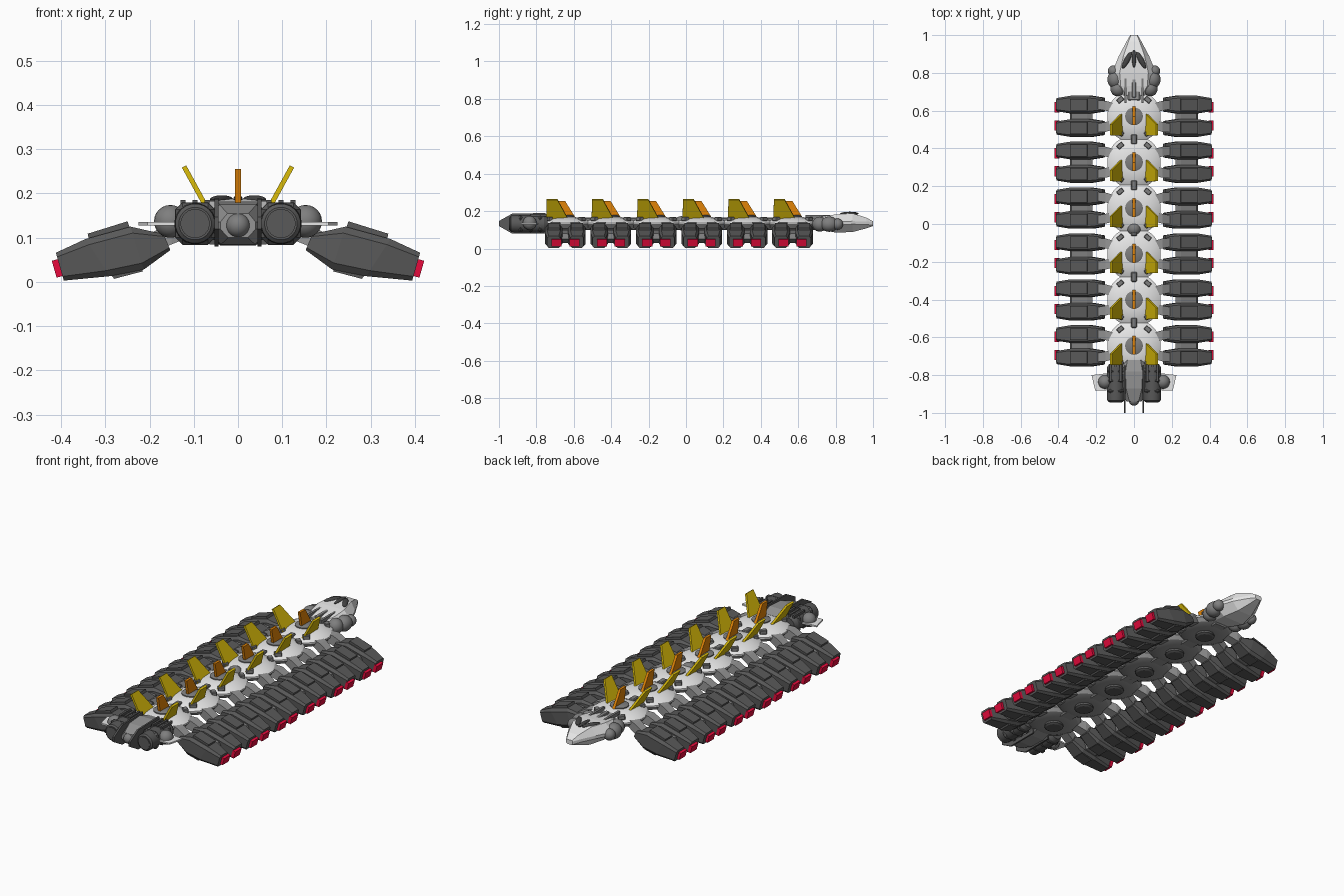
import bpy, bmesh, math
from mathutils import Vector, Matrix

if "Cube" in bpy.data.objects:
    bpy.data.objects.remove(bpy.data.objects["Cube"])

def material(name, r, g, b):
    m = bpy.data.materials.new(name)
    m.diffuse_color = (r, g, b, 1)
    m.use_nodes = True
    m.node_tree.nodes["Principled BSDF"].inputs["Base Color"].default_value = m.diffuse_color
    return m

DARK = material("dark grey", .1, .1, .1)
MID = material("mid grey", .21, .21, .21)
PALE = material("pale grey", .83, .83, .83)
STEEL = material("steel grey", .3, .3, .3)
BLACK = material("charcoal", .06, .06, .06)
YELLOW = material("mustard yellow", .7, .5, .003)
ORANGE = material("burnt orange", .75, .23, .002)
RED = material("signal red", .8, .003, .045)

def finish(name, bm, mat, loc=(0, 0, 0), smooth=False):
    bmesh.ops.recalc_face_normals(bm, faces=bm.faces)
    me = bpy.data.meshes.new(name)
    bm.to_mesh(me)
    bm.free()
    me.materials.append(mat)
    ob = bpy.data.objects.new(name, me)
    ob.location = loc
    bpy.context.collection.objects.link(ob)
    if smooth:
        bpy.context.view_layer.objects.active = ob
        ob.select_set(True)
        bpy.ops.object.shade_smooth_by_angle(angle=math.radians(30))
        ob.select_set(False)
    return ob

def loft(name, rings, mat, loc=(0, 0, 0), side=1):
    """Skin a list of closed rings and cap both ends."""
    bm = bmesh.new()
    vs = [[bm.verts.new((side * p[0], p[1], p[2])) for p in r] for r in rings]
    n = len(vs[0])
    for a, b in zip(vs, vs[1:]):
        for i in range(n):
            bm.faces.new((a[i], a[(i + 1) % n], b[(i + 1) % n], b[i]))
    bm.faces.new(vs[0])
    bm.faces.new(vs[-1])
    return finish(name, bm, mat, loc)

def box(name, c, s, mat, rot=0, side=1, bevel=0):
    bm = bmesh.new()
    bmesh.ops.create_cube(bm, size=1, matrix=Matrix.Diagonal((*s, 1)))
    if bevel:
        bmesh.ops.bevel(bm, geom=bm.edges[:], offset=bevel, segments=1, affect='EDGES')
    bmesh.ops.rotate(bm, verts=bm.verts, matrix=Matrix.Rotation(rot * side, 3, 'Z'))
    return finish(name, bm, mat, (c[0] * side, c[1], c[2]))

def ball(name, c, r, mat, scale=(1, 1, 1), rot=0):
    bm = bmesh.new()
    bmesh.ops.create_uvsphere(bm, u_segments=20, v_segments=12, radius=r,
                              matrix=Matrix.Rotation(rot, 4, 'Z') @ Matrix.Diagonal((*scale, 1)))
    return finish(name, bm, mat, c, True)

def lathe(name, profile, mat, c, n=32, axis='Z'):
    """Turn a (radius, height) profile; height runs along axis."""
    bm = bmesh.new()
    rings = [[bm.verts.new((r * math.cos(t), r * math.sin(t), h))
              for t in (2 * math.pi * (i + .5) / n for i in range(n))] for r, h in profile]
    for a, b in zip(rings, rings[1:]):
        for i in range(n):
            bm.faces.new((a[i], a[(i + 1) % n], b[(i + 1) % n], b[i]))
    bm.faces.new(rings[0])
    bm.faces.new(rings[-1])
    if axis == 'Y':
        bmesh.ops.rotate(bm, verts=bm.verts, matrix=Matrix.Rotation(math.pi / 2, 3, 'X'))
    return finish(name, bm, mat, c, True)

def slab(name, pts, thick, mat, loc=(0, 0, 0), side=1):
    """Thicken a flat polygon along its own normal."""
    p = [Vector(q) for q in pts]
    n = (p[1] - p[0]).cross(p[2] - p[0]).normalized() * thick / 2
    return loft(name, [[q - n for q in p], [q + n for q in p]], mat, loc, side)

def leg_ring(xt, zt, xb, zb, hw, c=.15):
    """Chamfered section between a top and a bottom point."""
    t, b = Vector((xt, 0, zt)), Vector((xb, 0, zb))
    out = []
    for y, f in ((-hw * .75, 0), (hw * .75, 0), (hw, c), (hw, 1 - c),
                 (hw * .75, 1), (-hw * .75, 1), (-hw, 1 - c), (-hw, c)):
        q = t.lerp(b, f)
        out.append((q.x, y, q.z))
    return out

LEG = [(.168, .108, .153, .072, .037), (.243, .125, .213, .028, .047),
       (.345, .097, .29, .013, .047), (.412, .066, .394, .003, .035)]

def leg(y, side, d):
    o = (0, y, 0)
    loft("leg_pod", [leg_ring(*s) for s in LEG], DARK, o, side)
    # raised plates on the top and underside
    loft("leg_top_plate", [[(.25, v, .137), (.34, v, .109), (.335, v, .085), (.24, v, .11)]
                           for v in (-.031, .031)], DARK, o, side)
    loft("leg_bottom_plate", [[(.215, v, .024), (.28, v, .007), (.3, v, .03), (.23, v, .05)]
                              for v in (-.033, .033)], DARK, o, side)
    # red end lamp, set towards the segment centre
    a, b = -d * .014 - .027, -d * .014 + .027
    slab("leg_lamp", [(.413, a, .05), (.413, b, .05), (.402, b, .012), (.402, a, .012)],
         .017, RED, o, side)

def segment(y):
    c = (0, y, 0)
    lathe("segment_dome", [(.142, .128), (.142, .137), (.125, .148), (.085, .163), (.045, .169)], PALE, c)
    lathe("segment_belly", [(.045, .1), (.09, .095), (.125, .108), (.14, .128)], STEEL, c)
    lathe("segment_hub", [(.04, .178), (.047, .174), (.047, .15)], MID, c)
    lathe("belly_hub", [(.045, .12), (.05, .088), (.04, .082)], DARK, c, 12)
    # spine links fore and aft
    for d in (-1, 1):
        box("spine_link", (0, y + d * .118, .145), (.03, .045, .04), MID, bevel=.004)
        box("spine_core", (0, y + d * .105, .118), (.08, .06, .04), STEEL, bevel=.006)
    # centre fin
    slab("centre_fin", [(0, .052, .168), (0, -.03, .168), (0, -.047, .255), (0, -.002, .255)],
         .014, ORANGE, c)
    for s in (-1, 1):
        slab("side_fin", [(.062, .018, .152), (.062, -.103, .152),
                          (.122, -.1, .261), (.122, -.042, .261)], .011, YELLOW, c, s)
        for d in (-1, 1):
            box("dome_block", (.073, y + d * .088, .157), (.036, .026, .022), MID, -d * .7, s, .003)
            # arm from the disc to each leg
            loft("leg_arm", [[(.1, d * .018, .145), (.1, d * .068, .145), (.1, d * .068, .105), (.1, d * .018, .105)],
                             [(.15, d * .03, .138), (.15, d * .082, .138), (.15, d * .082, .085), (.15, d * .03, .085)],
                             [(.2, d * .04, .108), (.2, d * .085, .108), (.2, d * .085, .065), (.2, d * .04, .065)]],
                 STEEL, c, s)
            leg(y + d * .062, s, d)
        # bridge between the two legs
        loft("leg_bridge", [[(.22, v, .095), (.25, v, .1), (.33, v, .08), (.34, v, .05), (.29, v, .03), (.23, v, .045)]
                            for v in (-.02, .02)], MID, c, s)

for i in range(6):
    segment(.57 - .243 * i)
ball("middle_joint", (0, -.025, .135), .038, MID)

def hull_ring(y, hw, zb, zt, top=.5):
    m = (zb + zt) / 2
    return [(-hw, y, m - .008), (-hw * .55, y, zb), (hw * .55, y, zb), (hw, y, m - .008),
            (hw, y, m + .008), (hw * top, y, zt), (-hw * top, y, zt), (-hw, y, m + .008)]

# pointed pale nose at +y
loft("nose_hull", [hull_ring(1, .02, .12, .145, .8), hull_ring(.965, .04, .108, .165, .75),
                   hull_ring(.89, .08, .088, .188, .7), hull_ring(.8, .117, .085, .182, .65),
                   hull_ring(.73, .1, .1, .172, .7), hull_ring(.68, .06, .11, .16, .7)], PALE)
ball("nose_vent_centre", (0, .875, .187), .048, BLACK, (.22, 1, .2))
for s in (-1, 1):
    ball("nose_vent_side", (s * .037, .868, .186), .05, BLACK, (.28, 1, .2), s * .5)
    ball("nose_pod", (s * .1, .765, .13), .043, MID, (.95, 1.1, .95))
    ball("nose_pod_rear", (s * .085, .715, .13), .04, MID)
    ball("nose_pod_front", (s * .108, .81, .13), .03, MID)
    box("nose_rail", (.045, .705, .168), (.012, .13, .02), MID, 0, s)
box("nose_neck", (0, .7, .14), (.07, .1, .05), STEEL, bevel=.008)
box("nose_ridge", (0, .72, .17), (.02, .1, .014), STEEL, bevel=.003)

# tail block at -y with twin engines
loft("tail_hull", [hull_ring(-.72, .07, .1, .165), hull_ring(-.78, .075, .085, .18, .6),
                   hull_ring(-.87, .07, .085, .175, .6), hull_ring(-.94, .04, .1, .155, .6)], STEEL)
ball("tail_tip", (0, -.935, .128), .027, MID)
for s in (-1, 1):
    x = s * .097
    lathe("engine_barrel", [(.037, .942), (.045, .935), (.047, .9), (.047, .76), (.035, .74)],
          DARK, (x, 0, .132), 20, 'Y')
    lathe("engine_face", [(.033, .946), (.033, .93)], DARK, (x, 0, .132), 20, 'Y')
    for y in (-.78, -.83, -.885):
        box("engine_rib", (.097, y, .132), (.09, .03, .096), DARK, 0, s, .016)
    for dx in (.07, .097, .124):
        box("engine_rail", (dx, -.79, .178), (.011, .09, .014), DARK, 0, s)
    # thin blades reaching the rear limit
    loft("tail_blade", [[(v, -.75, .19), (v, -.93, .186), (v, -1, .147), (v, -1, .12),
                         (v, -.93, .08), (v, -.75, .08)] for v in (.044, .053)], DARK, (0, 0, 0), s)
    ball("side_sphere", (s * .153, -.836, .137), .037, MID)
    slab("side_winglet", [(.14, -.79, .132), (.225, -.8, .132), (.205, -.882, .132), (.14, -.88, .132)],
         .008, PALE, (0, 0, 0), s)
